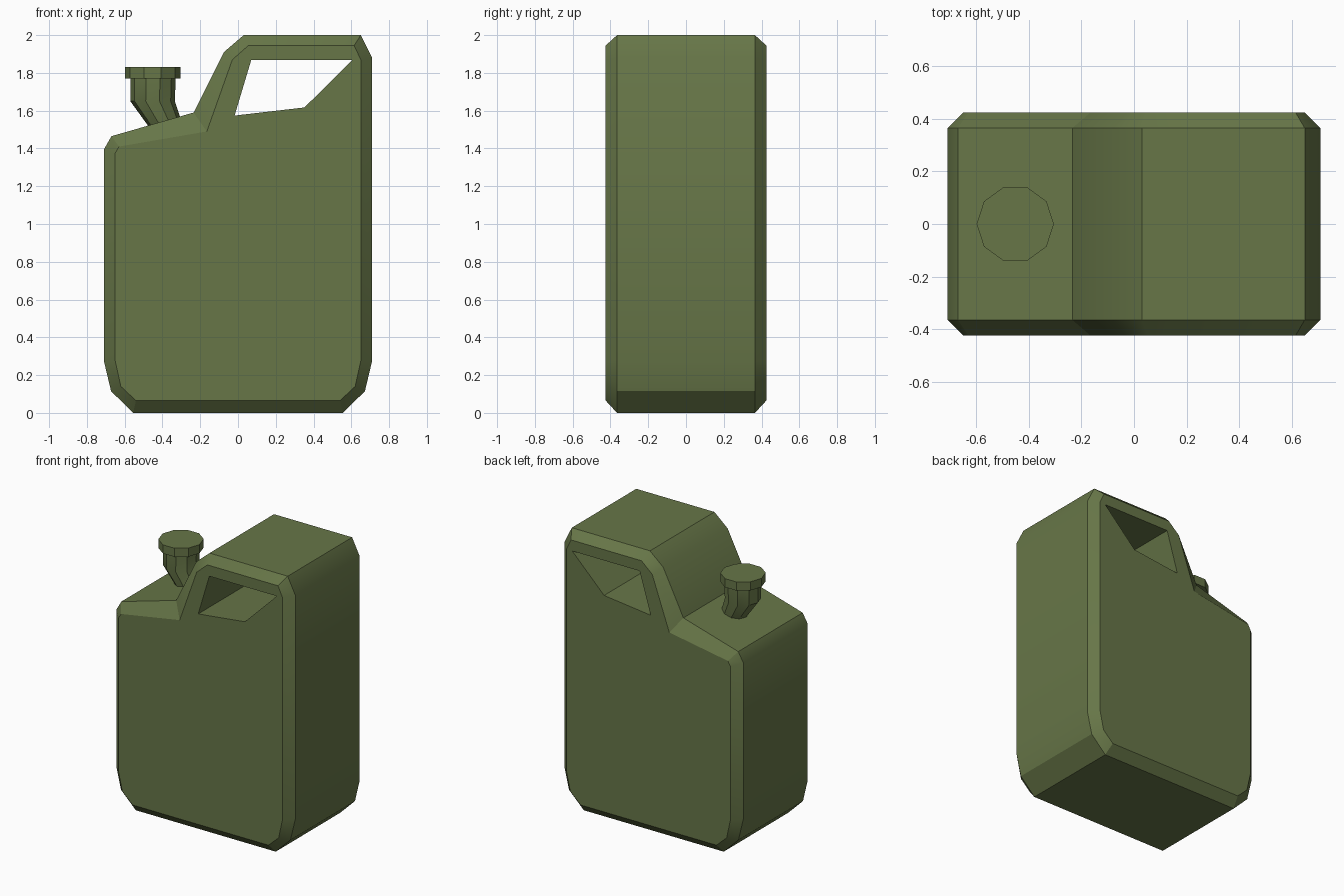
import bpy, bmesh, math

if "Cube" in bpy.data.objects:
    bpy.data.objects.remove(bpy.data.objects["Cube"])

olive = bpy.data.materials.new("olive green")
olive.diffuse_color = (0.135, 0.181, 0.064, 1)
olive.use_nodes = True
olive.node_tree.nodes["Principled BSDF"].inputs["Base Color"].default_value = olive.diffuse_color


def loft(name, rings):
    """Skin a stack of equal-length rings and cap both ends."""
    bm = bmesh.new()
    loops = [[bm.verts.new(p) for p in ring] for ring in rings]
    n = len(loops[0])
    for a, b in zip(loops, loops[1:]):
        for i in range(n):
            j = (i + 1) % n
            bm.faces.new((a[i], a[j], b[j], b[i]))
    bm.faces.new(loops[0])
    bm.faces.new(loops[-1])
    bmesh.ops.recalc_face_normals(bm, faces=bm.faces)
    mesh = bpy.data.meshes.new(name)
    bm.to_mesh(mesh)
    bm.free()
    mesh.materials.append(olive)
    obj = bpy.data.objects.new(name, mesh)
    bpy.context.collection.objects.link(obj)
    return obj


def side(profile, y):
    return [(x, y, z) for x, z in profile]


def circle(cx, z, r, n=10):
    return [(cx + r * math.cos(2 * math.pi * i / n),
             r * math.sin(2 * math.pi * i / n), z) for i in range(n)]


def smooth(obj, angle):
    bpy.ops.object.select_all(action='DESELECT')
    obj.select_set(True)
    bpy.context.view_layer.objects.active = obj
    bpy.ops.object.shade_smooth_by_angle(angle=math.radians(angle))


# Can body: outer side profile and the smaller profile of the flat faces
outer = [(-0.71, 1.395), (-0.67, 1.465), (-0.235, 1.59), (-0.075, 1.91),
         (0.03, 2.0), (0.65, 2.0), (0.71, 1.88), (0.71, 0.275),
         (0.672, 0.115), (0.555, 0), (-0.555, 0), (-0.672, 0.115), (-0.71, 0.275)]
inner = [(-0.65, 1.375), (-0.63, 1.41), (-0.165, 1.49), (-0.03, 1.87),
         (0.055, 1.945), (0.615, 1.945), (0.65, 1.87), (0.65, 0.275),
         (0.62, 0.14), (0.54, 0.065), (-0.54, 0.065), (-0.62, 0.14), (-0.65, 0.275)]
body = loft("can_body", [side(inner, -0.425), side(outer, -0.365),
                         side(outer, 0.365), side(inner, 0.425)])

# Handle opening cut straight through
hole = [(0.07, 1.868), (0.605, 1.868), (0.352, 1.617), (-0.018, 1.574)]
cutter = loft("handle_cutter", [side(hole, -0.6), side(hole, 0.6)])
cutter.hide_render = True
cut = body.modifiers.new("handle opening", 'BOOLEAN')
cut.operation = 'DIFFERENCE'
cut.solver = 'EXACT'
cut.object = cutter
bpy.context.view_layer.objects.active = body
body.select_set(True)
bpy.ops.object.modifier_apply(modifier=cut.name)
bpy.data.objects.remove(cutter)
smooth(body, 30)

# Bent spout and its cap
spout = loft("spout", [circle(-0.363, 1.48, 0.084), circle(-0.452, 1.65, 0.118),
                       circle(-0.45, 1.78, 0.12)])
cap = loft("spout_cap", [circle(-0.452, 1.77, 0.147), circle(-0.452, 1.832, 0.147)])
smooth(spout, 30)
smooth(cap, 30)
